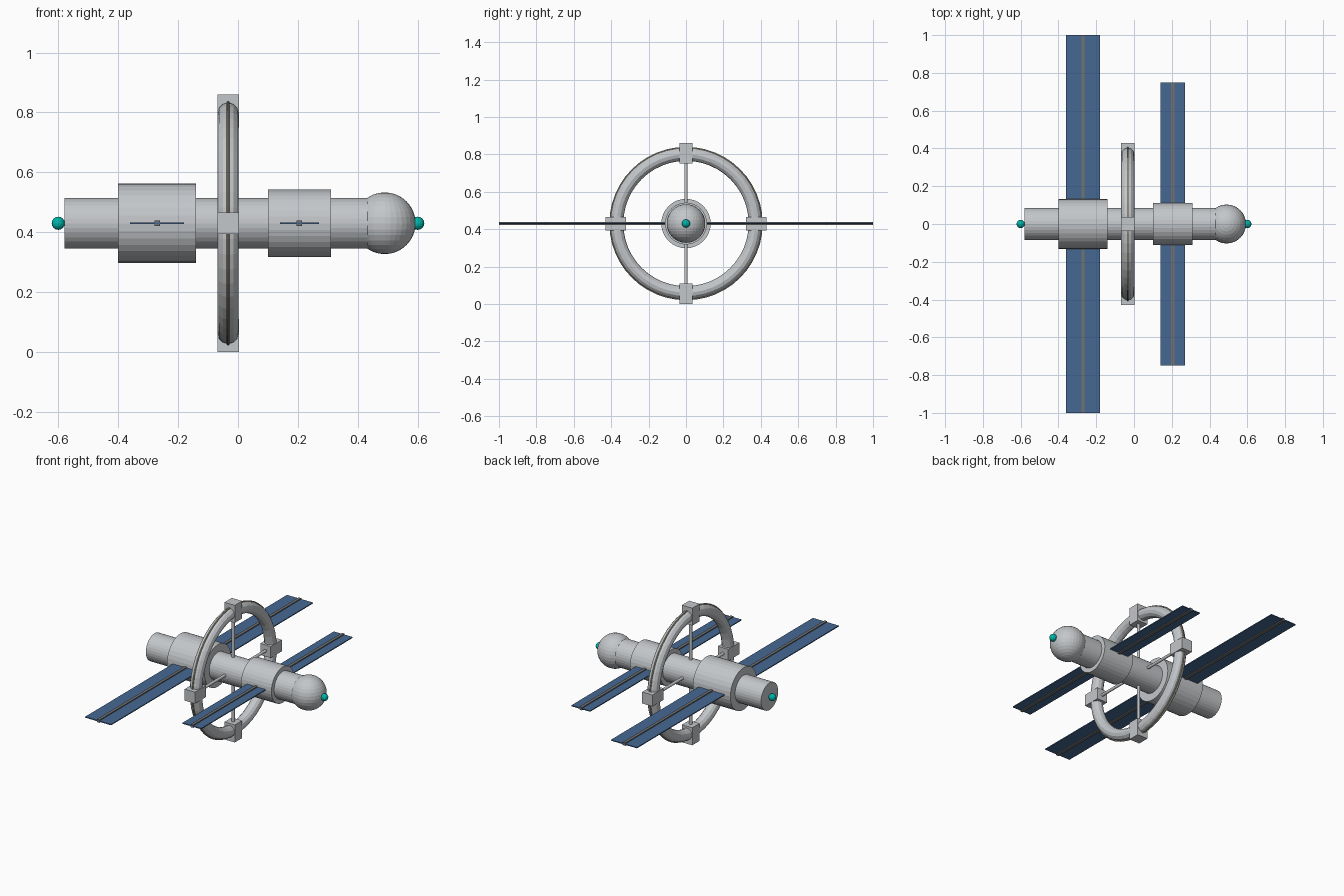
import bpy
from math import pi, cos, sin
from mathutils import Vector

cube = bpy.data.objects.get("Cube")
if cube:
    bpy.data.objects.remove(cube, do_unlink=True)

AXIS_Z = 0.43     # height of the long axis
RING_X = -0.033   # position of the wheel along it
RING_R = 0.37


def material(name, rgb):
    mat = bpy.data.materials.new(name)
    mat.use_nodes = True
    color = (*rgb, 1)
    mat.diffuse_color = color
    mat.node_tree.nodes["Principled BSDF"].inputs["Base Color"].default_value = color
    return mat


HULL = material("hull grey", (0.55, 0.57, 0.59))
PANEL = material("panel blue", (0.06, 0.14, 0.29))
SPAR = material("spar grey", (0.17, 0.17, 0.17))
TRIM = material("trim tan", (0.42, 0.38, 0.28))
LAMP = material("lamp teal", (0.0, 0.46, 0.40))


def finish(name, mat):
    obj = bpy.context.object
    obj.name = name
    obj.data.materials.append(mat)
    return obj


def tube(name, start, end, radius, mat=HULL, sides=32):
    a, b = Vector(start), Vector(end)
    bpy.ops.mesh.primitive_cylinder_add(
        vertices=sides, radius=radius, depth=(b - a).length, location=(a + b) / 2,
        rotation=(b - a).to_track_quat('Z', 'Y').to_euler())
    return finish(name, mat)


def ball(name, x, radius, mat, segments, rings):
    bpy.ops.mesh.primitive_uv_sphere_add(
        segments=segments, ring_count=rings, radius=radius, location=(x, 0, AXIS_Z))
    return finish(name, mat)


def box(name, center, size, mat):
    bpy.ops.mesh.primitive_cube_add(size=1, location=center)
    bpy.context.object.scale = size
    bpy.ops.object.transform_apply(location=False, rotation=False, scale=True)
    return finish(name, mat)


def hoop(name, major, minor, mat, sides):
    bpy.ops.mesh.primitive_torus_add(
        major_segments=48, minor_segments=sides, major_radius=major, minor_radius=minor,
        location=(RING_X, 0, AXIS_Z), rotation=(0, pi / 2, 0))
    return finish(name, mat)


# Hull: core tube, two wider modules and the round nose
for name, x0, x1, radius in (("core_tube", -0.58, 0.47, 0.085),
                             ("rear_module", -0.40, -0.14, 0.132),
                             ("front_module", 0.10, 0.31, 0.112)):
    tube(name, (x0, 0, AXIS_Z), (x1, 0, AXIS_Z), radius)
ball("nose_sphere", 0.49, 0.103, HULL, 32, 16)

# Lamps at both ends
for name, x in (("rear_lamp", -0.60), ("nose_lamp", 0.60)):
    ball(name, x, 0.022, LAMP, 16, 8)

# Wheel with a thin outer trim, spokes and square pods
hoop("wheel_ring", RING_R, 0.035, HULL, 12)
hoop("wheel_trim", RING_R + 0.035, 0.005, TRIM, 8)
hub = Vector((RING_X, 0, AXIS_Z))
for i in range(4):
    out = Vector((0, cos(i * pi / 2), sin(i * pi / 2)))
    tube(f"spoke_{i + 1}", hub, hub + out * RING_R, 0.009, HULL, 12)
    size = (0.072, 0.11, 0.072) if i % 2 == 0 else (0.072, 0.072, 0.11)
    box(f"wheel_pod_{i + 1}", hub + out * (RING_R + 0.005), size, HULL)

# Solar wings with a central spar, one on each side of both modules
for name, x, width, reach in (("rear", -0.27, 0.18, 1.0), ("front", 0.205, 0.13, 0.75)):
    for side, s in (("near", -1), ("far", 1)):
        center = (x, s * (reach + 0.05) / 2, AXIS_Z)
        length = reach - 0.05
        box(f"{name}_{side}_panel", center, (width, length, 0.006), PANEL)
        box(f"{name}_{side}_spar", center, (0.018, length, 0.018), SPAR)
